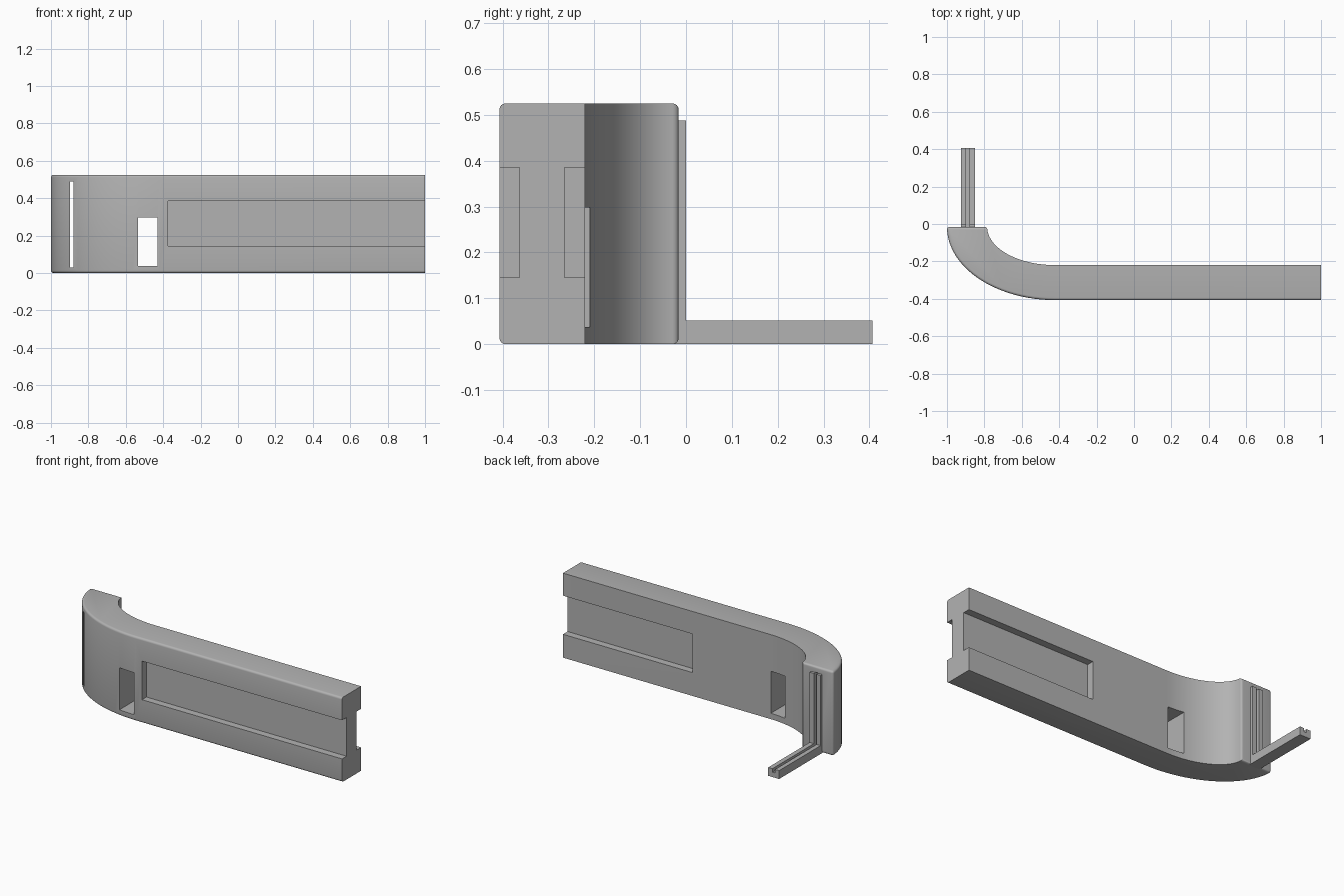
import bpy, bmesh
from math import sin, cos, pi, radians

cube = bpy.data.objects.get("Cube")
if cube:
    bpy.data.objects.remove(cube, do_unlink=True)

grey = bpy.data.materials.new("plain grey")
grey.use_nodes = True
colour = (0.45, 0.45, 0.45, 1)
grey.diffuse_color = colour
grey.node_tree.nodes["Principled BSDF"].inputs["Base Color"].default_value = colour

HEIGHT, END_Y, BEND_X = 0.525, -0.016, -0.42


def to_object(name, bm):
    bmesh.ops.recalc_face_normals(bm, faces=bm.faces)
    mesh = bpy.data.meshes.new(name)
    bm.to_mesh(mesh)
    bm.free()
    mesh.materials.append(grey)
    obj = bpy.data.objects.new(name, mesh)
    bpy.context.collection.objects.link(obj)
    return obj


def extrude(points, offset):
    bm = bmesh.new()
    face = bm.faces.new([bm.verts.new(p) for p in points])
    new = bmesh.ops.extrude_face_region(bm, geom=[face])["geom"]
    bmesh.ops.translate(bm, vec=offset,
                        verts=[v for v in new if isinstance(v, bmesh.types.BMVert)])
    return bm


def cut(target, name, x, y, z):
    bm = extrude([(x[0], y[0], z[0]), (x[1], y[0], z[0]),
                  (x[1], y[1], z[0]), (x[0], y[1], z[0])], (0, 0, z[1] - z[0]))
    cutter = to_object(name, bm)
    cutter.hide_render = True
    cutter.hide_set(True)
    cutter.display_type = 'WIRE'
    mod = target.modifiers.new(name, 'BOOLEAN')
    mod.operation, mod.solver, mod.object = 'DIFFERENCE', 'EXACT', cutter


def finish(obj):
    # Bake the cuts, drop the cutters, then smooth the curved faces
    bpy.ops.object.select_all(action='DESELECT')
    bpy.context.view_layer.objects.active = obj
    obj.select_set(True)
    cutters = [m.object for m in obj.modifiers]
    for m in list(obj.modifiers):
        bpy.ops.object.modifier_apply(modifier=m.name)
    for c in cutters:
        bpy.data.objects.remove(c, do_unlink=True)
    bpy.ops.object.shade_smooth_by_angle(angle=radians(30))


def bend(a, b, steps=24):
    return [(BEND_X - a * sin(pi / 2 * i / steps),
             END_Y - b * cos(pi / 2 * i / steps), 0) for i in range(steps + 1)]


# Curved arm: straight bar with an elliptical bend, rounded on the outside and tip
outer = [(1, -0.407, 0)] + bend(0.58, 0.391)
inner = bend(0.365, 0.204)[::-1] + [(1, -0.22, 0)]
bm = extrude(outer + inner, (0, 0, HEIGHT))
rounded = {(round(p[0], 4), round(p[1], 4)) for p in outer + inner[:1]}
edges = []
for e in bm.edges:
    keys = [(round(v.co.x, 4), round(v.co.y, 4)) for v in e.verts]
    upright = keys[0] == keys[1]
    at_tip = all(abs(k[1] - END_Y) < 0.001 for k in keys)
    if all(k in rounded for k in keys) and (at_tip or not upright):
        edges.append(e)
bmesh.ops.bevel(bm, geom=edges, offset=0.014, offset_type='OFFSET', segments=4,
                profile=0.5, affect='EDGES', clamp_overlap=True)
arm = to_object("curved_arm", bm)
cut(arm, "front_recess_cutter", (-0.375, 1.1), (-0.5, -0.363), (0.145, 0.385))
cut(arm, "back_recess_cutter", (0.11, 1.1), (-0.265, -0.1), (0.145, 0.385))
cut(arm, "window_cutter", (-0.535, -0.43), (-0.6, 0.1), (0.037, 0.298))
cut(arm, "slit_cutter", (-0.897, -0.879), (-0.6, 0.1), (0.03, 0.49))
finish(arm)

# L-shaped rail: upright strip on the tip and a foot reaching back, both grooved
profile = [(-0.03, 0), (0.407, 0), (0.407, 0.052), (0, 0.052), (0, 0.488), (-0.03, 0.488)]
rail = to_object("grooved_rail", extrude([(-0.925, y, z) for y, z in profile], (0.075, 0, 0)))
cut(rail, "groove_cutter", (-0.897, -0.879), (-0.1, 0.5), (0.03, 0.6))
finish(rail)
